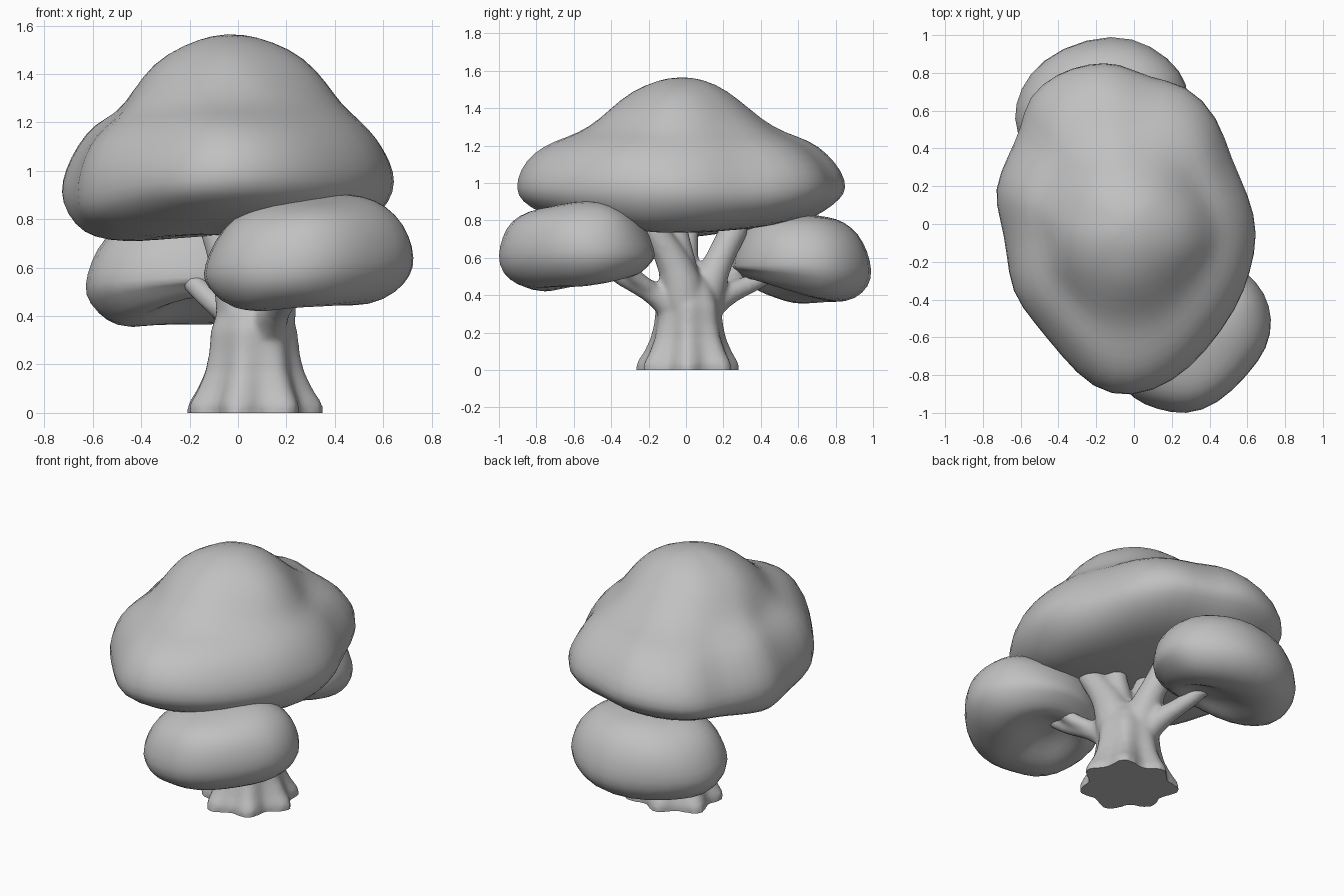
import bpy, bmesh, math
from mathutils import Vector, noise

if "Cube" in bpy.data.objects:
    bpy.data.objects.remove(bpy.data.objects["Cube"])

grey = bpy.data.materials.new("plain_grey")
grey.diffuse_color = (0.53, 0.53, 0.53, 1)
grey.use_nodes = True
grey.node_tree.nodes["Principled BSDF"].inputs["Base Color"].default_value = grey.diffuse_color


def activate(ob):
    bpy.ops.object.select_all(action='DESELECT')
    bpy.context.view_layer.objects.active = ob
    ob.select_set(True)


def loft(name, rings, subdiv=0):
    """Skin a stack of equal-length point rings and cap both ends."""
    bm = bmesh.new()
    vs = [[bm.verts.new(p) for p in r] for r in rings]
    n = len(rings[0])
    for a, b in zip(vs, vs[1:]):
        for i in range(n):
            bm.faces.new((a[i], a[(i + 1) % n], b[(i + 1) % n], b[i]))
    bm.faces.new(vs[0][::-1])
    bm.faces.new(vs[-1])
    bmesh.ops.recalc_face_normals(bm, faces=bm.faces)
    me = bpy.data.meshes.new(name)
    bm.to_mesh(me)
    bm.free()
    me.materials.append(grey)
    ob = bpy.data.objects.new(name, me)
    bpy.context.collection.objects.link(ob)
    activate(ob)
    if subdiv:
        ob.modifiers.new("smooth", 'SUBSURF').levels = subdiv
        bpy.ops.object.modifier_apply(modifier="smooth")
    bpy.ops.object.shade_smooth()
    return ob


def puff(name, outline, centre, profile, tilt=(0, 0), end_lift=0, radius=0.76,
         equator=0.6, under_tilt=0.0, shift=0.0, under_lift=0.0):
    """Foliage cushion: plan outline scaled by a profile of (scale, z, roundness)."""
    c = Vector(centre)
    inward = -c.normalized()
    rings = []
    for s, z, rnd in profile:
        under = max(0, min(1, (equator - z) / .13))
        ring = []
        for p in outline:
            d = Vector(p) - c
            q = d.lerp(d.normalized() * radius, rnd) * s
            q = q + inward * under * shift * max(0, 1 - s)
            h = z + q.x * tilt[0] + q.y * tilt[1] + end_lift * q.y ** 2 * (1 - rnd)
            # underside rises towards the trunk, and towards the crown's ends
            h += under * (under_tilt * max(0, q.dot(inward) + .04) + under_lift * abs(q.y))
            v = Vector((c.x + q.x, c.y + q.y, h))
            bump = noise.noise_vector(v * 4) * .022 + noise.noise_vector(v * 8) * .012
            ring.append(v + bump * min(1, s * 2))
        rings.append(ring)
    return loft(name, rings, 1)


# Large two-tier crown, underside lowest in the middle
crown_outline = [
    (-.24, .85), (-.09, .85), (.07, .77), (.27, .74), (.44, .56), (.5, .34),
    (.6, .15), (.65, -.05), (.61, -.25), (.55, -.45), (.38, -.67), (.2, -.82),
    (-.02, -.91), (-.22, -.87), (-.38, -.7), (-.52, -.52), (-.65, -.36), (-.67, -.15),
    (-.7, .03), (-.74, .18), (-.66, .35), (-.58, .5), (-.55, .68), (-.4, .8)]
puff("crown_foliage", crown_outline, (-.04, -.03), [
    (.08, .735, 0), (.35, .725, 0), (.55, .715, 0), (.73, .72, 0), (.88, .76, 0),
    (.985, .84, 0), (1.02, .925, 0), (.99, 1.02, 0), (.91, 1.12, .05),
    (.8, 1.2, .1), (.66, 1.255, .3), (.555, 1.335, .75), (.42, 1.45, 1),
    (.25, 1.53, 1), (.07, 1.565, 1)], tilt=(.03, 0), end_lift=.06,
    equator=.9, under_lift=.07)

# Two lower cushions share one profile: (scale, height)
cushion = [(.08, .5, 0), (.28, .48, 0), (.48, .44, 0), (.68, .425, 0), (.86, .455, 0),
           (.985, .525, 0), (1.04, .6, 0), (.985, .705, 0), (.86, .795, 0),
           (.65, .86, 0), (.4, .885, 0), (.1, .895, 0)]
front_outline = [
    (0, -.92), (.12, -.97), (.28, -1), (.45, -.95), (.6, -.8), (.7, -.64), (.73, -.5),
    (.7, -.37), (.6, -.26), (.45, -.18), (.25, -.16), (.06, -.24), (-.09, -.41),
    (-.14, -.6), (-.1, -.8)]
puff("front_foliage", front_outline, (.3, -.58), cushion, (.08, 0), under_tilt=.22, shift=.16)
back_outline = [
    (-.62, .48), (-.62, .63), (-.55, .79), (-.38, .93), (-.13, 1), (.1, .94), (.25, .81),
    (.29, .67), (.27, .5), (.15, .34), (-.05, .25), (-.3, .25), (-.51, .33)]
puff("back_foliage", back_outline, (-.17, .62),
     [(s, z - .065, r) for s, z, r in cushion], (.03, -.02), equator=.535,
     under_tilt=.32, shift=.16)

# Trunk flaring into root lobes
trunk = []
for z, r, lobe in [(0, .268, .11), (.04, .26, .11), (.1, .228, .09), (.17, .2, .07),
                   (.25, .185, .05), (.34, .178, .04), (.42, .15, .02), (.5, .1, 0)]:
    ring = []
    for i in range(42):
        t = math.tau * i / 42
        k = r * (1 + lobe * math.cos(7 * t + .4) + lobe * .4 * math.sin(3 * t))
        ring.append((.062 + k * math.cos(t), .015 + k * .97 * math.sin(t), z))
    trunk.append(ring)
wood = [loft("trunk", trunk)]


def branch(name, path):
    """Tapered tube along (x, y, z, radius) points."""
    pts = [Vector(p[:3]) for p in path]
    rings = []
    for i, p in enumerate(pts):
        d = pts[min(i + 1, len(pts) - 1)] - pts[max(i - 1, 0)]
        q = d.to_track_quat('Z', 'Y')
        rings.append([p + q @ Vector((math.cos(a), math.sin(a), 0)) * path[i][3]
                      for a in (math.tau * k / 10 for k in range(10))])
    wood.append(loft(name, rings, 1))


# Limbs holding the crown
branch("front_limb", [(.1, .0, .2, .12), (.12, -.01, .4, .14), (.14, -.05, .56, .1), (.17, -.14, .7, .075), (.19, -.23, .84, .075)])
branch("back_limb", [(.06, .04, .2, .12), (.04, .09, .38, .12), (.02, .15, .53, .085), (-.02, .21, .66, .075), (-.06, .3, .83, .09)])
branch("left_limb", [(.04, .0, .2, .12), (.02, .0, .4, .12), (-.02, -.01, .55, .085), (-.08, .0, .7, .065), (-.12, .02, .84, .07)])
branch("middle_limb", [(.08, .0, .2, .12), (.09, .0, .4, .12), (.09, -.01, .55, .08), (.09, -.04, .7, .06), (.09, -.06, .84, .06)])
# Side branches, each forked, holding the lower cushions
branch("front_branch", [(.1, .02, .2, .1), (.12, -.08, .35, .085), (.16, -.21, .44, .06), (.2, -.34, .485, .05), (.26, -.5, .62, .05)])
branch("front_fork", [(.14, -.12, .39, .05), (.22, -.27, .48, .045), (.34, -.38, .64, .04)])
branch("back_branch", [(.05, .0, .2, .1), (.01, .13, .35, .085), (-.05, .24, .42, .06), (-.1, .36, .46, .05), (-.17, .54, .57, .05)])
branch("back_fork", [(-.01, .13, .38, .055), (-.13, .22, .48, .05), (-.25, .36, .6, .045)])

# Fuse the wood into one smoothly blended surface
activate(wood[0])
for ob in wood:
    ob.select_set(True)
bpy.ops.object.join()
tree = bpy.context.object
tree.name = "trunk_and_branches"
remesh = tree.modifiers.new("fuse", 'REMESH')
remesh.mode, remesh.voxel_size = 'VOXEL', .014
bpy.ops.object.modifier_apply(modifier="fuse")
blend = tree.modifiers.new("blend", 'SMOOTH')
blend.factor, blend.iterations = .5, 8
bpy.ops.object.modifier_apply(modifier="blend")
for v in tree.data.vertices:          # keep the foot flat on the ground
    if v.co.z < .012:
        v.co.z = 0
tree.data.materials.clear()
tree.data.materials.append(grey)
bpy.ops.object.shade_smooth_by_angle(angle=math.radians(50))
